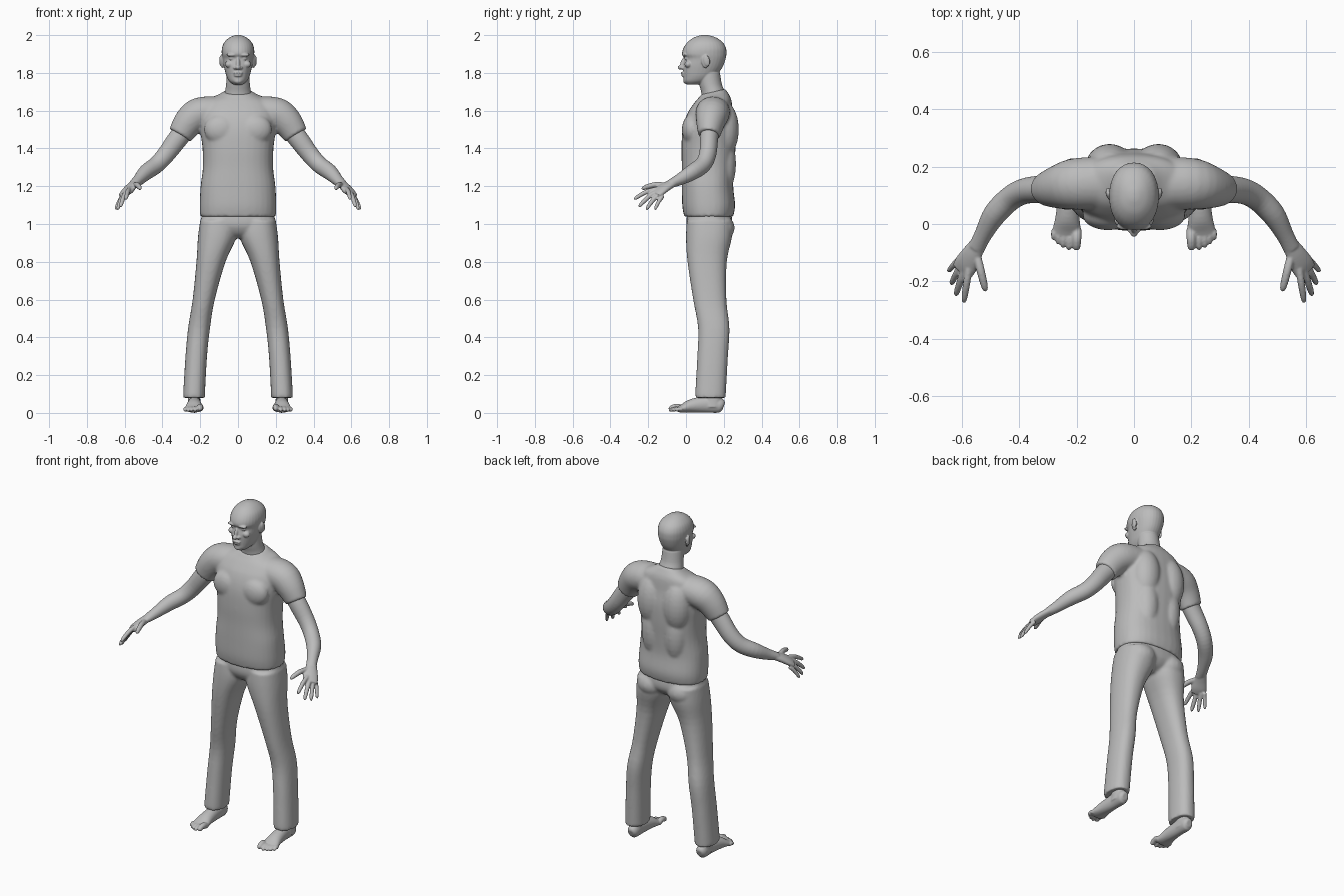
import bpy
import bmesh
import math
from mathutils import Vector, Matrix

default_cube = bpy.data.objects.get("Cube")
if default_cube:
    bpy.data.objects.remove(default_cube, do_unlink=True)

SIDES = 32

grey = bpy.data.materials.new("plain_grey")
grey.use_nodes = True
grey.diffuse_color = (.5, .5, .5, 1)
grey.node_tree.nodes["Principled BSDF"].inputs["Base Color"].default_value = grey.diffuse_color


def smooth_stations(stations, steps=4):
    """Catmull-Rom interpolation through rows of numbers."""
    rows = [stations[0]] + list(stations) + [stations[-1]]
    result = []
    for before, start, end, after in zip(rows, rows[1:], rows[2:], rows[3:]):
        for step in range(steps):
            t = step / steps
            result.append([b + t * (c - a) / 2
                           + t * t * (a - 2.5 * b + 2 * c - d / 2)
                           + t ** 3 * (1.5 * (b - c) + (d - a) / 2)
                           for a, b, c, d in zip(before, start, end, after)])
    result.append(list(stations[-1]))
    return result


def outline(power):
    """Rounded-square unit outline."""
    for i in range(SIDES):
        angle = math.tau * i / SIDES
        c, s = math.cos(angle), math.sin(angle)
        yield (math.copysign(abs(c) ** (2 / power), c),
               math.copysign(abs(s) ** (2 / power), s))


def skin(bm, loops):
    """Join successive loops of points into a closed skin."""
    loops = [[bm.verts.new(p) for p in loop] for loop in loops]
    for low, high in zip(loops, loops[1:]):
        for i in range(SIDES):
            j = (i + 1) % SIDES
            bm.faces.new((low[i], low[j], high[j], high[i]))
    bm.faces.new(loops[0][::-1])
    bm.faces.new(loops[-1])


def stack(bm, stations, power=2.3, tilt_from=None, tilt=0):
    """Level sections: height, right edge, left edge, front edge, back edge."""
    loops = []
    for z, x0, x1, y0, y1 in smooth_stations(stations):
        slope = tilt if tilt_from and z > tilt_from else 0
        loops.append([((x0 + x1) / 2 + u * (x1 - x0) / 2,
                       (y0 + y1) / 2 + v * (y1 - y0) / 2,
                       z + slope * v * (z - (tilt_from or 0)))
                      for u, v in outline(power)])
    skin(bm, loops)


def centred(rows):
    """Sections symmetrical about the middle: height, half width, front, back."""
    return [(z, -w, w, y0, y1) for z, w, y0, y1 in rows]


def tube(bm, stations, up=(0, 0, 1)):
    """Sections across a path: centre, side radius, upper radius."""
    rows = smooth_stations(stations)
    points = [Vector(r[:3]) for r in rows]
    loops = []
    for i, row in enumerate(rows):
        along = (points[min(i + 1, len(rows) - 1)] - points[max(i - 1, 0)]).normalized()
        side = along.cross(Vector(up)).normalized()
        top = side.cross(along)
        loops.append([points[i] + side * row[3] * u + top * row[4] * v
                      for u, v in outline(2)])
    skin(bm, loops)


def digit(bm, root, tip, radius):
    """Finger or toe with a slight bend and a rounded end."""
    a, b = Vector(root), Vector(tip)
    rows = []
    for t, r in ((0, 1), (.4, 1), (.75, .9), (.93, .7), (1, .25)):
        p = a.lerp(b, t) + Vector((0, 0, radius * .8 * math.sin(math.pi * t)))
        rows.append((*p, radius * r, radius * r))
    tube(bm, rows)


def blob(bm, centre, radii, turn=0):
    """Ellipsoid, turned about the side-to-side axis."""
    matrix = (Matrix.Translation(centre) @ Matrix.Rotation(turn, 4, "X")
              @ Matrix.Diagonal((*radii, 1)))
    bmesh.ops.create_uvsphere(bm, u_segments=20, v_segments=14, radius=1, matrix=matrix)


def finish(name, bm, voxel, rounds):
    """Mirror, fuse the overlapping forms and relax the joins."""
    bmesh.ops.recalc_face_normals(bm, faces=bm.faces)
    mesh = bpy.data.meshes.new(name)
    bm.to_mesh(mesh)
    bm.free()
    mesh.materials.append(grey)
    mesh.shade_smooth()
    obj = bpy.data.objects.new(name, mesh)
    bpy.context.collection.objects.link(obj)
    mirror = obj.modifiers.new("mirror", "MIRROR")
    mirror.use_mirror_merge = False
    fuse = obj.modifiers.new("fuse", "REMESH")
    fuse.mode = "VOXEL"
    fuse.voxel_size = voxel
    fuse.use_smooth_shade = True
    relax = obj.modifiers.new("relax", "SMOOTH")
    relax.factor = .5
    relax.iterations = rounds


# Shirt: trunk, sleeves, chest and shoulder blades
bm = bmesh.new()
stack(bm, centred([
    (1.04, .2, -.01, .25), (1.1, .203, -.02, .26), (1.2, .198, -.022, .25),
    (1.3, .186, -.022, .255), (1.4, .188, -.024, .262), (1.5, .2, -.018, .262),
    (1.58, .2, .005, .25), (1.65, .17, .045, .24), (1.685, .1, .07, .22),
    (1.7, .074, .078, .208)]), 2.4, 1.6, .15)
tube(bm, [(.08, .145, 1.6, .09, .075), (.2, .14, 1.585, .09, .086),
          (.26, .13, 1.54, .077, .08), (.307, .122, 1.47, .058, .066)])
blob(bm, (.09, .03, 1.5), (.09, .052, .08))
blob(bm, (.085, .2, 1.5), (.085, .08, .15))
blob(bm, (.075, .2, 1.32), (.07, .065, .16))
finish("shirt", bm, .008, 7)

# Trousers: hips, seat and legs
bm = bmesh.new()
stack(bm, centred([(1.08, .185, .01, .235), (1, .196, .002, .245),
                   (.95, .16, .025, .215), (.925, .07, .06, .17)]))
stack(bm, [
    (1.02, .005, .2, .005, .245), (.93, .008, .212, 0, .243), (.8, .066, .22, .008, .216),
    (.6, .123, .24, .038, .214), (.45, .148, .264, .064, .23), (.3, .164, .278, .06, .222),
    (.12, .174, .289, .05, .212), (.08, .175, .29, .05, .21)])
blob(bm, (.1, .17, .98), (.09, .088, .075))
finish("trousers", bm, .008, 6)

# Bare arms with hands
bm = bmesh.new()
tube(bm, [(.25, .13, 1.54, .05, .055), (.32, .122, 1.45, .048, .053),
          (.38, .115, 1.37, .045, .048), (.43, .09, 1.315, .043, .045),
          (.485, .035, 1.275, .041, .042), (.525, -.035, 1.235, .031, .031),
          (.55, -.085, 1.212, .029, .022)])
across = (.5, -.3, 1)
tube(bm, [(.54, -.065, 1.22, .028, .02), (.565, -.105, 1.198, .036, .021),
          (.585, -.14, 1.175, .043, .02), (.6, -.165, 1.158, .04, .014)], across)
for root, tip, radius in [
        ((.576, -.155, 1.185), (.594, -.275, 1.13), .0125),
        ((.592, -.155, 1.17), (.622, -.25, 1.09), .0125),
        ((.604, -.143, 1.155), (.638, -.21, 1.075), .012),
        ((.61, -.122, 1.148), (.648, -.165, 1.075), .011),
        ((.548, -.11, 1.205), (.517, -.235, 1.185), .0145)]:
    digit(bm, root, tip, radius)
finish("arms", bm, .0045, 3)

# Bare feet with toes
bm = bmesh.new()
tube(bm, [(.23, .2, .035, .018, .02), (.23, .18, .04, .032, .039),
          (.23, .11, .045, .034, .044), (.232, .03, .037, .041, .036),
          (.234, -.02, .023, .049, .022), (.234, -.045, .018, .045, .014)])
stack(bm, [(.03, .195, .267, .09, .19), (.08, .2, .265, .1, .187),
           (.15, .198, .268, .08, .185)])
for x, tip, radius in [(.199, -.09, .0165), (.225, -.09, .012), (.245, -.082, .0115),
                       (.262, -.07, .011), (.278, -.054, .0105)]:
    digit(bm, (x, -.02, radius + .006), (x + .002, tip, radius - .001), radius)
finish("feet", bm, .0045, 3)

# Head: neck, skull and face
bm = bmesh.new()
stack(bm, centred([(1.65, .08, .085, .21), (1.7, .069, .08, .205), (1.74, .063, .07, .19),
                   (1.8, .06, .06, .18)]), 2)
stack(bm, centred([
    (1.738, .025, .005, .07), (1.755, .046, -.012, .12), (1.78, .06, -.014, .155),
    (1.81, .069, -.016, .18), (1.84, .076, -.016, .198), (1.875, .082, -.009, .21),
    (1.9, .086, -.021, .214), (1.93, .085, -.014, .212), (1.96, .074, .006, .196),
    (1.984, .05, .036, .165), (1.997, .024, .07, .13), (2.001, .006, .09, .11)]), 2.15)
blob(bm, (0, -.016, 1.85), (.011, .014, .034), -.3)     # nose bridge
blob(bm, (0, -.028, 1.829), (.014, .017, .012))         # nose tip
blob(bm, (.014, -.016, 1.827), (.011, .014, .009))      # nostril
blob(bm, (.032, -.007, 1.895), (.03, .014, .009))       # brow
blob(bm, (.034, .006, 1.876), (.015, .014, .009))       # eye
blob(bm, (.047, .012, 1.845), (.022, .02, .018))        # cheek
blob(bm, (0, -.014, 1.799), (.026, .014, .0065))        # upper lip
blob(bm, (0, -.011, 1.786), (.023, .014, .0065))        # lower lip
blob(bm, (0, .002, 1.757), (.024, .017, .015))          # chin
blob(bm, (.083, .1, 1.858), (.009, .018, .034), .2)     # ear
blob(bm, (.091, .11, 1.864), (.008, .017, .03), .2)     # ear rim
finish("head", bm, .0038, 3)
